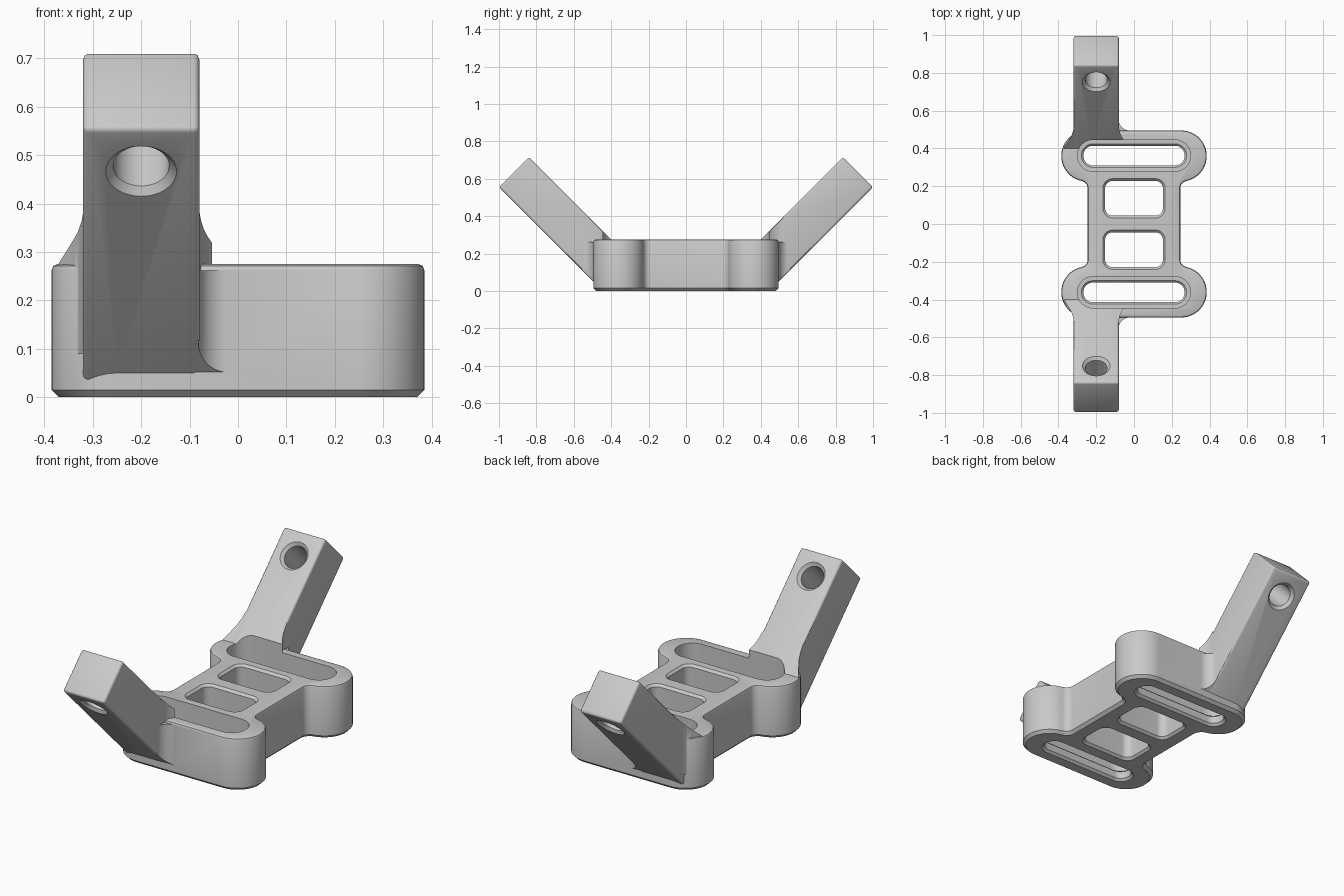
import bpy, bmesh
from math import cos, sin, pi, radians, sqrt, atan2
from mathutils import Vector

cube = bpy.data.objects.get("Cube")
if cube:
    bpy.data.objects.remove(cube, do_unlink=True)

grey = bpy.data.materials.new("light grey")
grey.use_nodes = True
colour = (0.59, 0.59, 0.59, 1)
grey.diffuse_color = colour
grey.node_tree.nodes["Principled BSDF"].inputs["Base Color"].default_value = colour


def solid(name, rings, bevel=0):
    """Closed solid lofted through rings with equal point counts."""
    bm = bmesh.new()
    loops = [[bm.verts.new(p) for p in ring] for ring in rings]
    n = len(loops[0])
    bm.faces.new(list(reversed(loops[0])))
    bm.faces.new(loops[-1])
    for a, b in zip(loops, loops[1:]):
        for i in range(n):
            j = (i + 1) % n
            bm.faces.new((a[i], a[j], b[j], b[i]))
    bm.normal_update()
    if bm.calc_volume(signed=True) < 0:
        bmesh.ops.reverse_faces(bm, faces=bm.faces[:])
    bm.normal_update()
    if bevel:
        bmesh.ops.bevel(bm, geom=bm.edges[:], offset=bevel, segments=3,
                        profile=0.5, affect='EDGES')
    mesh = bpy.data.meshes.new(name)
    bm.to_mesh(mesh)
    bm.free()
    mesh.materials.append(grey)
    ob = bpy.data.objects.new(name, mesh)
    bpy.context.collection.objects.link(ob)
    return ob


def arc(cx, cy, r, start, end, n):
    return [(cx + r * cos(start + (end - start) * i / n),
             cy + r * sin(start + (end - start) * i / n)) for i in range(n + 1)]


def flat(points, z):
    return [(x, y, z) for x, y in points]


def rounded_rect(cy, hx, hy, r, n=10):
    pts = []
    for k, (sx, sy) in enumerate(((1, 1), (-1, 1), (-1, -1), (1, -1))):
        pts += arc(sx * (hx - r), cy + sy * (hy - r), r, k * pi / 2, (k + 1) * pi / 2, n)
    return pts


def body_outline(o):
    """Two round-ended bars joined by a narrower web, grown by o."""
    lobe_x, lobe_y, lobe_r, web, fillet = 0.25, 0.36, 0.135, 0.245, 0.04
    fx = web + fillet
    dy = sqrt((lobe_r + fillet) ** 2 - (fx - lobe_x) ** 2)
    tilt = atan2(-dy, fx - lobe_x)
    quarter = arc(fx, lobe_y - dy, fillet - o, pi, tilt + pi, 8)[:-1]
    quarter += arc(lobe_x, lobe_y, lobe_r + o, tilt, pi / 2, 28)
    half = quarter + [(-x, y) for x, y in reversed(quarter)]
    return half + [(-x, -y) for x, y in half]


# Base with a chamfered bottom and a rounded top rim
base = solid("bracket_body", [flat(body_outline(o), z) for z, o in (
    (0, -0.015), (0.015, 0), (0.263, 0), (0.2715, -0.0035), (0.275, -0.012))])

adds, cuts = [], []
for s, side in ((-1, "front"), (1, "back")):
    # Arm leaning outwards at 45 degrees
    side_profile = [(1, 0.555), (0.84, 0.715), (0.39, 0.265), (0.39, 0.03), (0.475, 0.03)]
    adds.append(solid(side + "_arm", [[(x, s * y, z) for y, z in side_profile]
                                      for x in (-0.32, -0.08)], 0.012))

    # Curved flare where the arm top meets the base
    plan = arc(0.04, 0.52, 0.12, pi, 1.5 * pi, 12)
    plan += [(-0.372, 0.4), (-0.347, 0.44), (-0.332, 0.465), (-0.323, 0.49), (-0.318, 0.52)]
    adds.append(solid(side + "_flare", [
        [(x, s * y, 0.09) for x, y in plan],
        [(x, s * y, y - 0.126) for x, y in plan]]))

    # Upright fillet in the corner beside the arm
    plan = arc(-0.022, 0.555, 0.06, pi, 1.5 * pi, 10)
    plan += [(-0.022, 0.455), (-0.2, 0.455), (-0.2, 0.555)]
    adds.append(solid(side + "_corner_fillet", [
        [(x, s * y, y - 0.443) for x, y in plan],
        [(x, s * y, 0.262) for x, y in plan]]))

    # Long slot: wide pocket above a narrow through slot
    cuts.append(solid(side + "_slot_cutter", [
        flat(rounded_rect(s * 0.362, 0.268 + o, 0.052 + o, 0.05 + o), z)
        for z, o in ((-0.01, 0.022), (0.012, 0), (0.05, 0), (0.06, 0.01),
                     (0.061, 0.031), (0.9, 0.031))]))

    # Rectangular window in the web
    cuts.append(solid(side + "_window_cutter", [
        flat(rounded_rect(s * 0.136, 0.153 + o, 0.092 + o, 0.04 + o), z)
        for z, o in ((-0.01, 0.022), (0.012, 0), (0.263, 0), (0.285, 0.022))]))

    # Countersunk hole across the arm
    centre = Vector((-0.2, s * 0.832, 0.547))
    axis = Vector((0, -s, 1)).normalized()
    across = Vector((0, s, 1)).normalized()
    rings = []
    for t, r in ((-0.133, 0.093), (-0.098, 0.058), (0.098, 0.058), (0.133, 0.093)):
        rings.append([centre + axis * t + Vector((1, 0, 0)) * r * cos(a) + across * r * sin(a)
                      for a in (radians(7.5 * i) for i in range(48))])
    cuts.append(solid(side + "_hole_cutter", rings))

# Join the arms, then cut all openings
bpy.ops.object.select_all(action='DESELECT')
bpy.context.view_layer.objects.active = base
base.select_set(True)
for tools, operation in ((adds, 'UNION'), (cuts, 'DIFFERENCE')):
    for tool in tools:
        mod = base.modifiers.new(tool.name, 'BOOLEAN')
        mod.operation = operation
        mod.solver = 'EXACT'
        mod.object = tool
        bpy.ops.object.modifier_apply(modifier=mod.name)
        bpy.data.objects.remove(tool, do_unlink=True)

bpy.ops.object.shade_smooth_by_angle(angle=radians(30))
